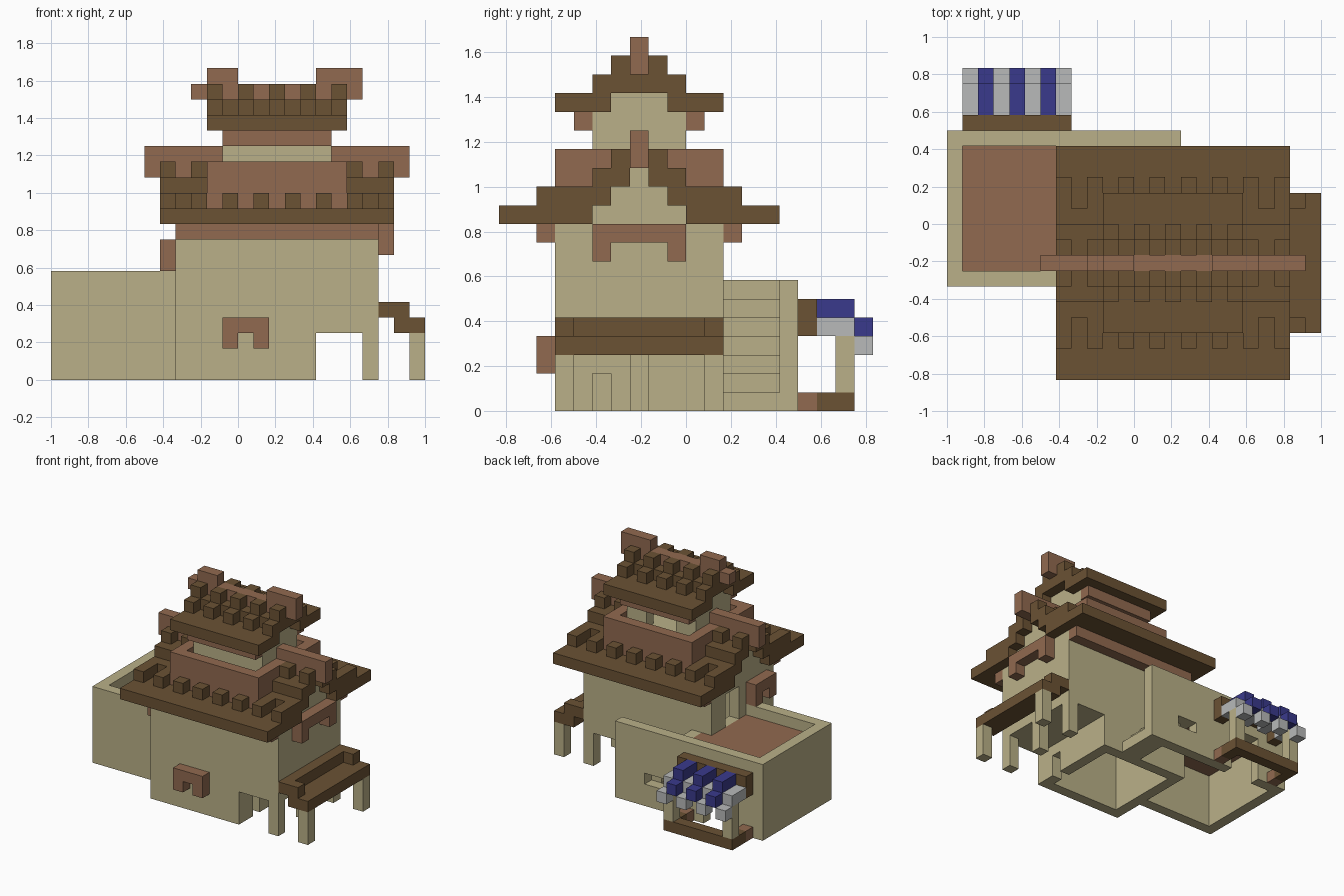
import bpy, bmesh
from mathutils import Vector

old = bpy.data.objects.get("Cube")
if old:
    bpy.data.objects.remove(old)

U = 1 / 12                       # one block
ORIGIN = Vector((12, 10, 0))     # block grid origin


def material(name, rgb):
    m = bpy.data.materials.new(name)
    m.use_nodes = True
    col = (*rgb, 1)
    m.diffuse_color = col
    m.node_tree.nodes["Principled BSDF"].inputs["Base Color"].default_value = col
    return m


PLASTER = material("sand plaster", (.49, .434, .246))
DARK = material("dark wood", (.147, .084, .034))
LIGHT = material("reddish wood", (.283, .144, .08))
BLUE = material("blue cloth", (.042, .042, .262))
GREY = material("pale grey cloth", (.48, .49, .49))


def part(name, mat, boxes, mirror=False):
    """Boxes are (x0, x1, y0, y1, z0, z1) in blocks; mirror repeats them front to back."""
    boxes = list(boxes)
    if mirror:
        boxes += [(a, b, 15 - d, 15 - c, e, f) for a, b, c, d, e, f in boxes]
    bm = bmesh.new()
    for x0, x1, y0, y1, z0, z1 in boxes:
        lo = Vector((x0, y0, z0))
        hi = Vector((x1, y1, z1))
        for v in bmesh.ops.create_cube(bm, size=1)["verts"]:
            p = Vector(h if c > 0 else l for c, l, h in zip(v.co, lo, hi))
            v.co = (p - ORIGIN) * U
    mesh = bpy.data.meshes.new(name)
    bm.to_mesh(mesh)
    bm.free()
    mesh.materials.append(mat)
    ob = bpy.data.objects.new(name, mesh)
    bpy.context.collection.objects.link(ob)
    return ob


# Main house walls, the right end raised on posts
part("front_wall", PLASTER, [(8, 17, 3, 4, 0, 10), (17, 21, 3, 4, 3, 10)])
part("back_wall", PLASTER, [(8, 17, 11, 12, 0, 10), (17, 21, 11, 12, 3, 10)])
part("left_wall", PLASTER, [(8, 9, 4, 8, 0, 10), (8, 9, 10, 11, 0, 10),
                            (8, 9, 8, 10, 0, 6), (8, 9, 8, 10, 9, 10)])
part("right_wall", PLASTER, [(20, 21, 4, 11, 3, 10)])
part("lower_right_wall", PLASTER, [(16, 17, 4, 5, 0, 3), (16, 17, 6, 11, 0, 3),
                                   (16, 17, 5, 6, 2, 3)])
part("overhang_floor", PLASTER, [(16, 20, 4, 11, 3, 4)])
part("house_posts", PLASTER, [(20, 21, y, y + 1, 0, 3) for y in (3, 7, 11)])
part("gables", PLASTER, [(x, x + 1, 5 + i, 10 - i, 10 + i, 11 + i)
                         for x in (8, 20) for i in range(3)])

# Wooden hoods over the windows
part("front_window_hood", LIGHT, [(11, 14, 2, 3, 3, 4), (11, 12, 2, 3, 2, 3),
                                  (13, 14, 2, 3, 2, 3)])
part("left_window_hood", LIGHT, [(7, 8, 4, 7, 8, 9), (7, 8, 4, 5, 7, 8),
                                 (7, 8, 6, 7, 7, 8)])
part("right_gable_hood", LIGHT, [(21, 22, 5, 10, 9, 10), (21, 22, 5, 6, 8, 9),
                                 (21, 22, 9, 10, 8, 9)])

# Side canopy
part("canopy", DARK, [(21, 22, 3, 12, 4, 5), (22, 24, 3, 12, 3, 4),
                      (22, 23, 3, 4, 4, 5), (22, 23, 11, 12, 4, 5)])
part("canopy_posts", PLASTER, [(23, 24, 3, 4, 0, 3), (23, 24, 11, 12, 0, 3)])

# Lower roof
part("eave_beams", LIGHT, [(8, 21, 2, 3, 9, 10)], True)
part("lower_roof", DARK, [(7, 22, 0, 5, 10, 11), (7, 22, 4, 6, 11, 12),
                          (7, 10, 5, 7, 12, 13), (19, 22, 5, 7, 12, 13)], True)
part("lower_roof_tiles", DARK, [(x, x + 1, 2, 4, 11, 12) for x in range(7, 22, 2)]
     + [(x, x + 1, 6, 7, 13, 14) for x in (7, 9, 19, 21)], True)
part("lower_ridge", LIGHT, [(6, 11, 7, 8, 13, 15), (18, 23, 7, 8, 13, 15)])

# Balcony parapet around the tower
part("balcony_parapet", LIGHT, [(10, 19, 3, 4, 11, 14), (10, 11, 4, 7.5, 12, 14),
                                (18, 19, 4, 7.5, 12, 14)], True)
part("balcony_floor", LIGHT, [(11, 18, 4, 11, 11, 12)])

# Tower
part("tower_walls", PLASTER, [(11, 18, 5, 6, 12, 16), (11, 12, 6, 9, 12, 16),
                              (17, 18, 6, 9, 12, 16), (11, 13, 9, 10, 12, 16),
                              (16, 18, 9, 10, 12, 16), (13, 16, 9, 10, 15, 16),
                              (12, 17, 6, 10, 12, 13)])
part("tower_gables", PLASTER, [(11, 18, 6, 9, 16, 17)])
part("tower_eave_beams", LIGHT, [(11, 18, 4, 5, 15, 16)], True)
part("tower_roof", DARK, [(10, 19, 3, 6, 16, 17), (10, 19, 6, 7.5, 17, 18)], True)
part("tower_roof_tiles", DARK, [(x, x + 1, 5 + i, 6 + i, 17 + i, 18 + i)
                                for x in range(10, 19, 2) for i in (0, 1)], True)
part("tower_ridge", LIGHT, [(9, 20, 7, 8, 18, 19), (10, 12, 7, 8, 19, 20),
                            (17, 20, 7, 8, 19, 20)])

# Walled annex with a terrace and back stairs
part("annex_walls", PLASTER, [(0, 1, 6, 16, 0, 7), (1, 8, 6, 7, 0, 7)])
part("annex_back_wall", PLASTER, [(1, 3, 15, 16, 0, 7), (3, 6, 15, 16, 4, 7),
                                  (6, 10, 15, 16, 0, 7), (10, 12, 15, 16, 0, 2),
                                  (10, 12, 15, 16, 3, 7), (12, 15, 15, 16, 0, 7)])
part("terrace_floor", LIGHT, [(1, 8, 7, 15, 5, 6), (8, 9, 12, 15, 5, 6)])
part("stairs", PLASTER, [(14 - i, 15 - i, 12, 15, max(0, i - 1), i + 1)
                         for i in range(6)])

# Back porch with a striped awning
part("porch_frame", DARK, [(1, 8, 18, 19, 0, 1), (1, 2, 17, 18, 0, 1),
                           (7, 8, 17, 18, 0, 1)])
part("porch_steps", LIGHT, [(1, 2, 16, 17, 0, 1), (7, 8, 16, 17, 0, 1)])
part("porch_posts", PLASTER, [(1, 2, 18, 19, 1, 4), (7, 8, 18, 19, 1, 4)])
part("awning_board", DARK, [(1, 8, 16, 17, 5, 6), (1, 2, 16, 17, 4, 5),
                            (7, 8, 16, 17, 4, 5)])
for name, mat, xs, z in (("awning_grey_stripes", GREY, (1, 3, 5, 7), 4),
                         ("awning_blue_stripes", BLUE, (2, 4, 6), 5)):
    part(name, mat, [(x, x + 1, 17, 19, z, z + 1) for x in xs]
         + [(x, x + 1, 19, 20, z - 1, z) for x in xs])
